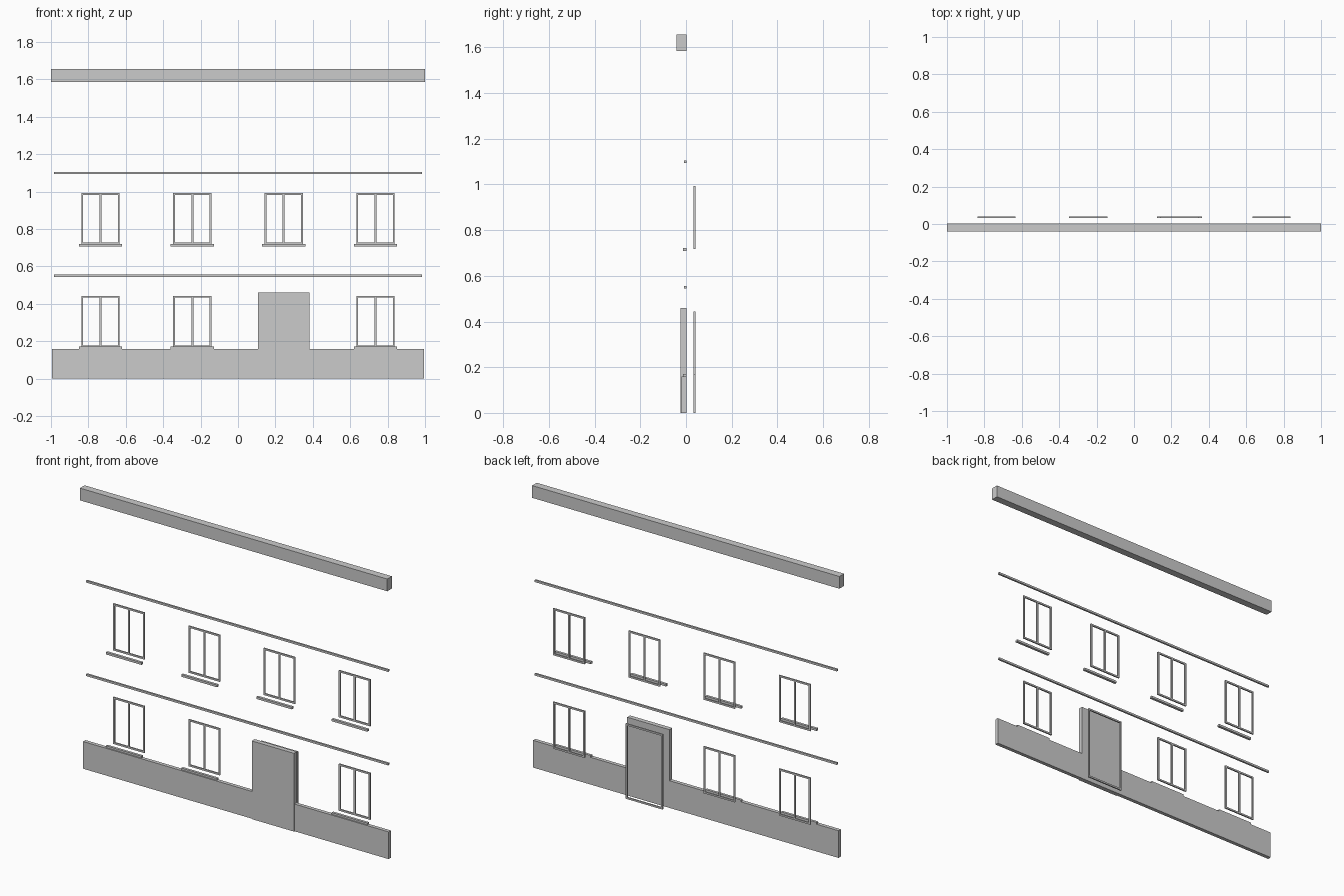
import bpy

if "Cube" in bpy.data.objects:
    bpy.data.objects.remove(bpy.data.objects["Cube"])

BACK = 0.002                       # wall plane shared by the trim pieces
STOREY = 0.55
COLUMNS = (-0.735, -0.244, 0.244, 0.735)


def add_mesh(name, boxes):
    """One object from axis-aligned boxes (x0, x1, y0, y1, z0, z1)."""
    verts, faces = [], []
    for x0, x1, y0, y1, z0, z1 in boxes:
        b = len(verts)
        verts += [(x, y, z) for z in (z0, z1)
                  for x, y in ((x0, y0), (x1, y0), (x1, y1), (x0, y1))]
        faces += [[b + i for i in f] for f in
                  ((3, 2, 1, 0), (4, 5, 6, 7), (0, 1, 5, 4),
                   (1, 2, 6, 5), (2, 3, 7, 6), (3, 0, 4, 7))]
    mesh = bpy.data.meshes.new(name)
    mesh.from_pydata(verts, [], faces)
    obj = bpy.data.objects.new(name, mesh)
    bpy.context.collection.objects.link(obj)
    return obj


def frame(name, cx, width, z0, z1, mullion=True, bar=0.010):
    """Rectangular frame with an optional centre mullion."""
    ya, yb = 0.033, 0.041
    x0, x1 = cx - width / 2, cx + width / 2
    boxes = [(x0, x0 + bar, ya, yb, z0, z1),
             (x1 - bar, x1, ya, yb, z0, z1),
             (x0 + bar, x1 - bar, ya, yb, z0, z0 + bar),
             (x0 + bar, x1 - bar, ya, yb, z1 - bar, z1)]
    if mullion:
        boxes.append((cx - bar / 2, cx + bar / 2, ya, yb, z0 + bar, z1 - bar))
    add_mesh(name, boxes)


# Roof cornice
add_mesh("cornice", [(-1, 1, -0.041, BACK, 1.585, 1.657)])

# String courses above each storey
for i in (1, 2):
    z = STOREY * i
    add_mesh(f"string_course_{i}", [(-0.983, 0.983, -0.009, BACK, z - 0.006, z + 0.006)])

# Plinth on both sides of the door surround
add_mesh("plinth", [(-0.994, 0.107, -0.02, BACK, 0, 0.16),
                    (0.381, 0.994, -0.02, BACK, 0, 0.16)])
add_mesh("door_surround", [(0.107, 0.381, -0.025, BACK, 0, 0.46)])
frame("door_frame", 0.244, 0.24, 0, 0.442, mullion=False)

# Windows and sills
for floor in (0, 1):
    base = STOREY * floor
    for i, cx in enumerate(COLUMNS):
        if floor == 0 and i == 2:
            continue               # door bay
        frame(f"window_frame_{floor}_{i}", cx, 0.205, base + 0.168, base + 0.443)
        add_mesh(f"window_sill_{floor}_{i}",
                 [(cx - 0.116, cx + 0.116, -0.013, BACK, base + 0.158, base + 0.171)])
